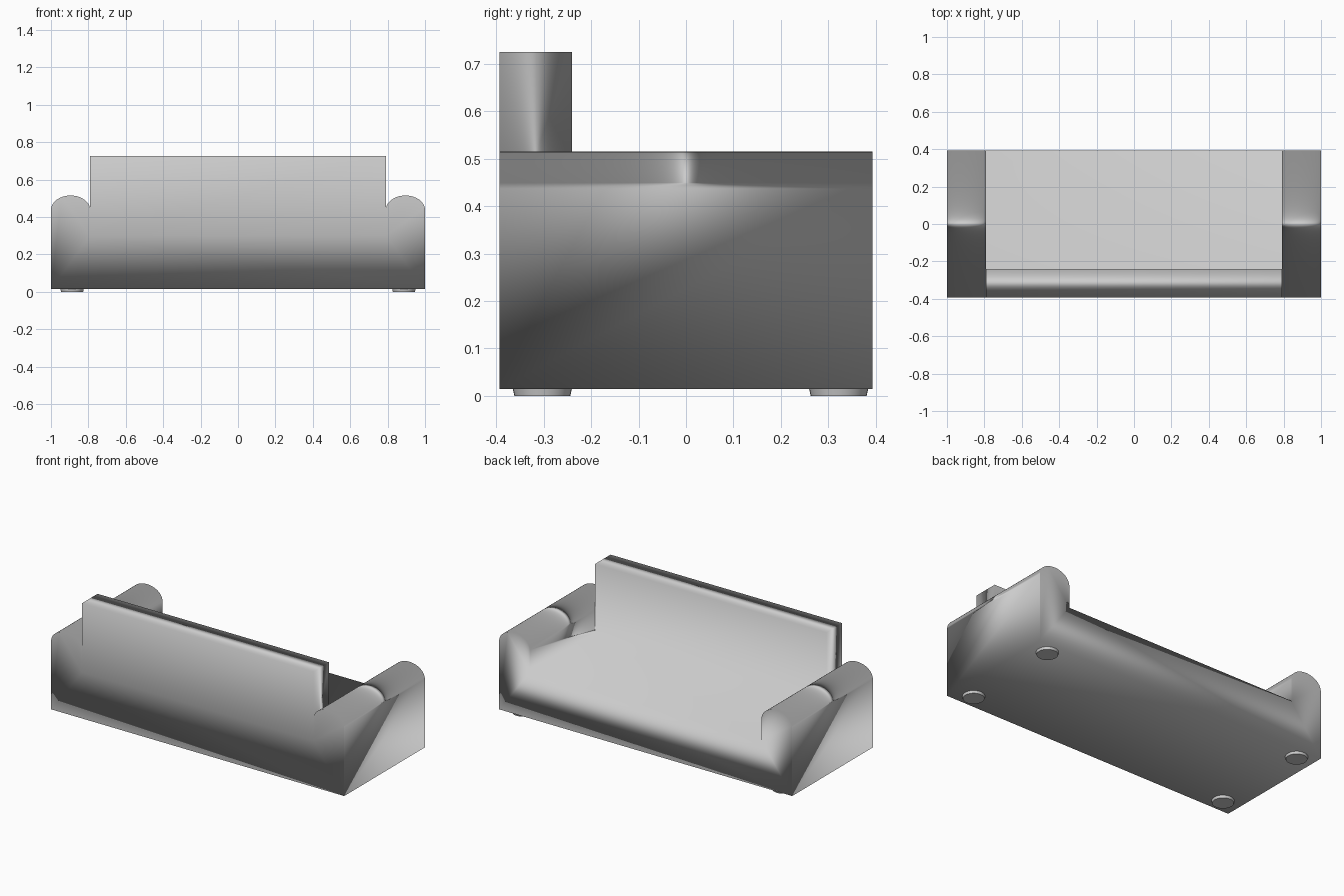
import bpy, bmesh, math

cube = bpy.data.objects.get("Cube")
if cube:
    bpy.data.objects.remove(cube, do_unlink=True)

HALF_DEPTH = 0.393
INNER = 0.79
BOTTOM = 0.015
SEAT = 0.3
BACKREST_FRONT = -0.24
BACKREST_TOP = 0.725

grey = bpy.data.materials.new("grey_fabric")
grey.use_nodes = True
grey.diffuse_color = (0.6, 0.6, 0.6, 1)
grey.node_tree.nodes["Principled BSDF"].inputs["Base Color"].default_value = grey.diffuse_color


def add_object(name, bm):
    bmesh.ops.recalc_face_normals(bm, faces=bm.faces)
    mesh = bpy.data.meshes.new(name)
    bm.to_mesh(mesh)
    bm.free()
    mesh.materials.append(grey)
    obj = bpy.data.objects.new(name, mesh)
    bpy.context.collection.objects.link(obj)
    bpy.ops.object.select_all(action='DESELECT')
    obj.select_set(True)
    bpy.context.view_layer.objects.active = obj
    return obj


def extrude(bm, face, vector):
    geom = bmesh.ops.extrude_face_region(bm, geom=[face])["geom"]
    moved = [v for v in geom if isinstance(v, bmesh.types.BMVert)]
    bmesh.ops.translate(bm, verts=moved, vec=vector)


# Cross-section of the sofa: round-topped armrest, low seat, mirrored armrest
radius = (1 - INNER) / 2
middle = (1 + INNER) / 2
steps = 20
half = [(1, BOTTOM)]
for i in range(steps + 1):
    angle = math.pi * i / steps
    half.append((middle + radius * math.cos(angle), 0.437 + 0.078 * math.sin(angle)))
half.append((INNER, SEAT))
outline = half + [(-x, z) for x, z in reversed(half)]

# Seat and armrests in one piece
bm = bmesh.new()
section = bm.faces.new([bm.verts.new((x, -HALF_DEPTH, z)) for x, z in outline])
extrude(bm, section, (0, 2 * HALF_DEPTH, 0))
bmesh.ops.recalc_face_normals(bm, faces=bm.faces)

# Backrest raised from the rear strip of the seat
seat = next(f for f in bm.faces
            if f.normal.z > 0.9 and abs(f.calc_center_median().x) < 0.1)
bmesh.ops.bisect_plane(bm, geom=[seat, *seat.edges, *seat.verts],
                       plane_co=(0, BACKREST_FRONT, 0), plane_no=(0, 1, 0))
strip = next(f for f in bm.faces
             if f.normal.z > 0.9 and abs(f.calc_center_median().x) < 0.1
             and f.calc_center_median().y < BACKREST_FRONT)
extrude(bm, strip, (0, 0, BACKREST_TOP - SEAT))
sofa = add_object("sofa_body", bm)

# Soft upholstered shading, led by the largest faces
bpy.ops.object.shade_smooth()
soften = sofa.modifiers.new("soft_shading", 'WEIGHTED_NORMAL')
soften.mode = 'FACE_AREA'
bpy.ops.object.modifier_apply(modifier=soften.name)

# Low round feet with a slightly narrower sole
for side, label in ((1, "left"), (-1, "right")):
    for y, end in ((-0.303, "front"), (0.322, "back")):
        bm = bmesh.new()
        bmesh.ops.create_cone(bm, cap_ends=True, segments=32, radius1=0.059,
                              radius2=0.063, depth=0.018)
        bmesh.ops.translate(bm, verts=bm.verts, vec=(side * 0.887, y, 0.009))
        add_object(f"{end}_{label}_foot", bm)
        bpy.ops.object.shade_smooth_by_angle(angle=math.radians(35))
